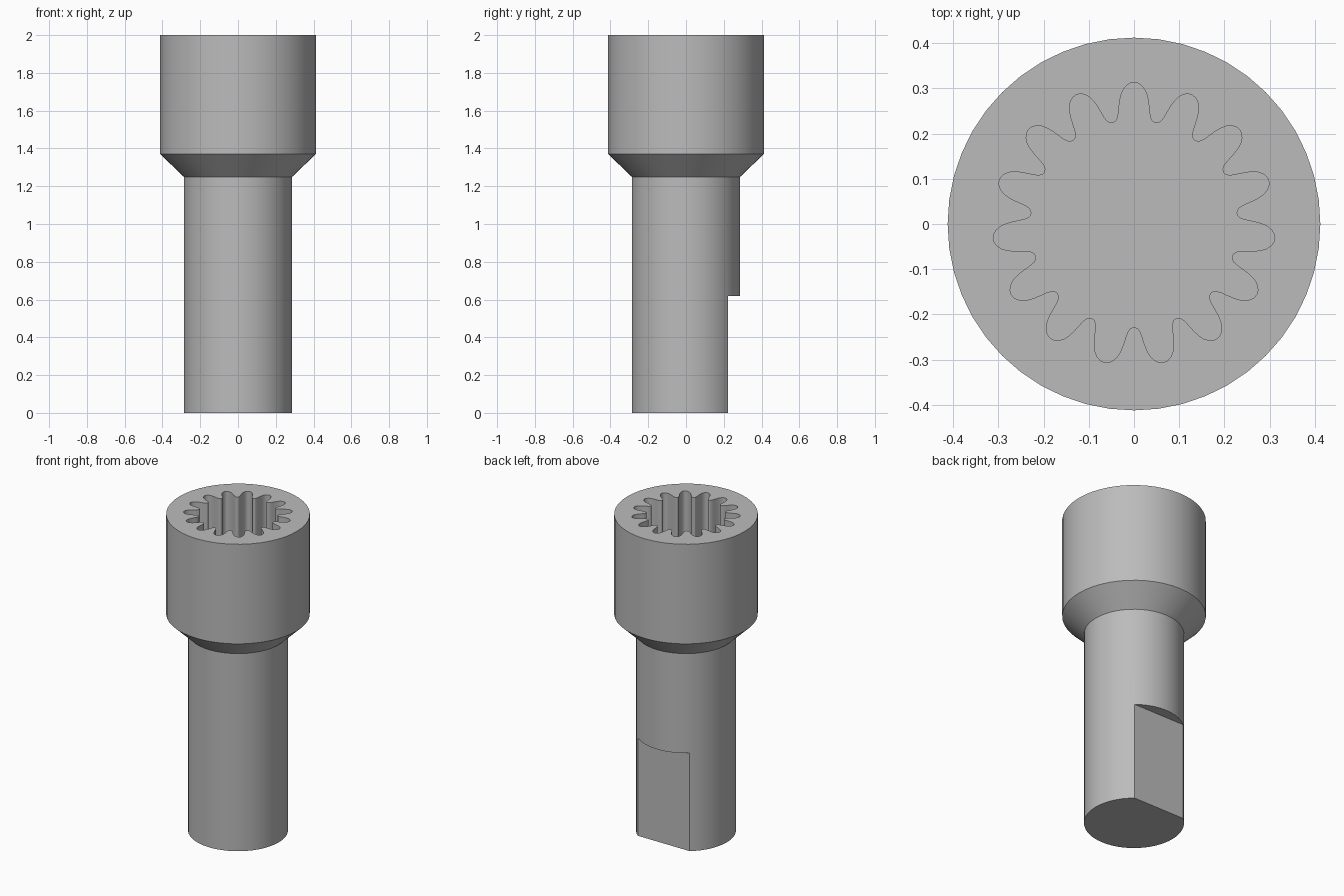
import bpy, bmesh
from math import sin, cos, pi, radians

if "Cube" in bpy.data.objects:
    bpy.data.objects.remove(bpy.data.objects["Cube"], do_unlink=True)

SEGMENTS = 48
SHAFT_R, HEAD_R = 0.287, 0.412
SHAFT_TOP, HEAD_BASE, TOP = 1.25, 1.37, 2.0
FLAT_Y, FLAT_TOP = 0.222, 0.62
SOCKET_FLOOR, LOBES = 1.4, 15

steel = bpy.data.materials.new("steel_grey")
steel.use_nodes = True
grey = (0.5, 0.5, 0.5, 1)
steel.diffuse_color = grey
steel.node_tree.nodes["Principled BSDF"].inputs["Base Color"].default_value = grey


def make_stack(name, rings):
    """Solid skinned through rings of equal point count, capped at both ends."""
    bm = bmesh.new()
    loops = [[bm.verts.new(p) for p in ring] for ring in rings]
    n = len(loops[0])
    for low, high in zip(loops, loops[1:]):
        for i in range(n):
            j = (i + 1) % n
            bm.faces.new((low[i], low[j], high[j], high[i]))
    bm.faces.new(loops[0][::-1])
    bm.faces.new(loops[-1])
    mesh = bpy.data.meshes.new(name)
    bm.to_mesh(mesh)
    bm.free()
    mesh.materials.append(steel)
    obj = bpy.data.objects.new(name, mesh)
    bpy.context.collection.objects.link(obj)
    return obj


def polar(r, angle, z):
    return (r * cos(angle), r * sin(angle), z)


def circle(r, z):
    return [polar(r, 2 * pi * i / SEGMENTS, z) for i in range(SEGMENTS)]


# Shaft, flared collar and head as one turned body
body = make_stack("splined_socket_shaft", [
    circle(SHAFT_R, 0), circle(SHAFT_R, SHAFT_TOP),
    circle(HEAD_R, HEAD_BASE), circle(HEAD_R, TOP)])

# Spline outline: half a lobe as (degrees from its centre, radius), mirrored and repeated
half = [(0, .313), (1.8, .311), (3.4, .305), (4.7, .297), (5.7, .287), (6.6, .274),
        (7.4, .259), (8.1, .246), (9, .236), (10.3, .23), (12, .228)]
lobe = [(-a, r) for a, r in half[:0:-1]] + half[:-1]
outline = [(radians(90 + k * 360 / LOBES + a), r) for k in range(LOBES) for a, r in lobe]
socket = make_stack("socket_cutter", [
    [polar(r, a, z) for a, r in outline] for z in (SOCKET_FLOOR, TOP + 0.1)])

# Block that mills the flat on the back of the shaft
flat = make_stack("flat_cutter", [
    [(-.5, FLAT_Y, z), (.5, FLAT_Y, z), (.5, .5, z), (-.5, .5, z)]
    for z in (-0.1, FLAT_TOP)])

bpy.context.view_layer.objects.active = body
for cutter in (socket, flat):
    cutter.hide_render = True
    mod = body.modifiers.new(cutter.name, 'BOOLEAN')
    mod.operation = 'DIFFERENCE'
    mod.solver = 'EXACT'
    mod.object = cutter
    bpy.ops.object.modifier_apply(modifier=mod.name)
    bpy.data.objects.remove(cutter, do_unlink=True)

# Smooth walls, crisp machined edges
for obj in bpy.context.selected_objects:
    obj.select_set(False)
body.select_set(True)
bpy.ops.object.shade_smooth_by_angle(angle=radians(30))
